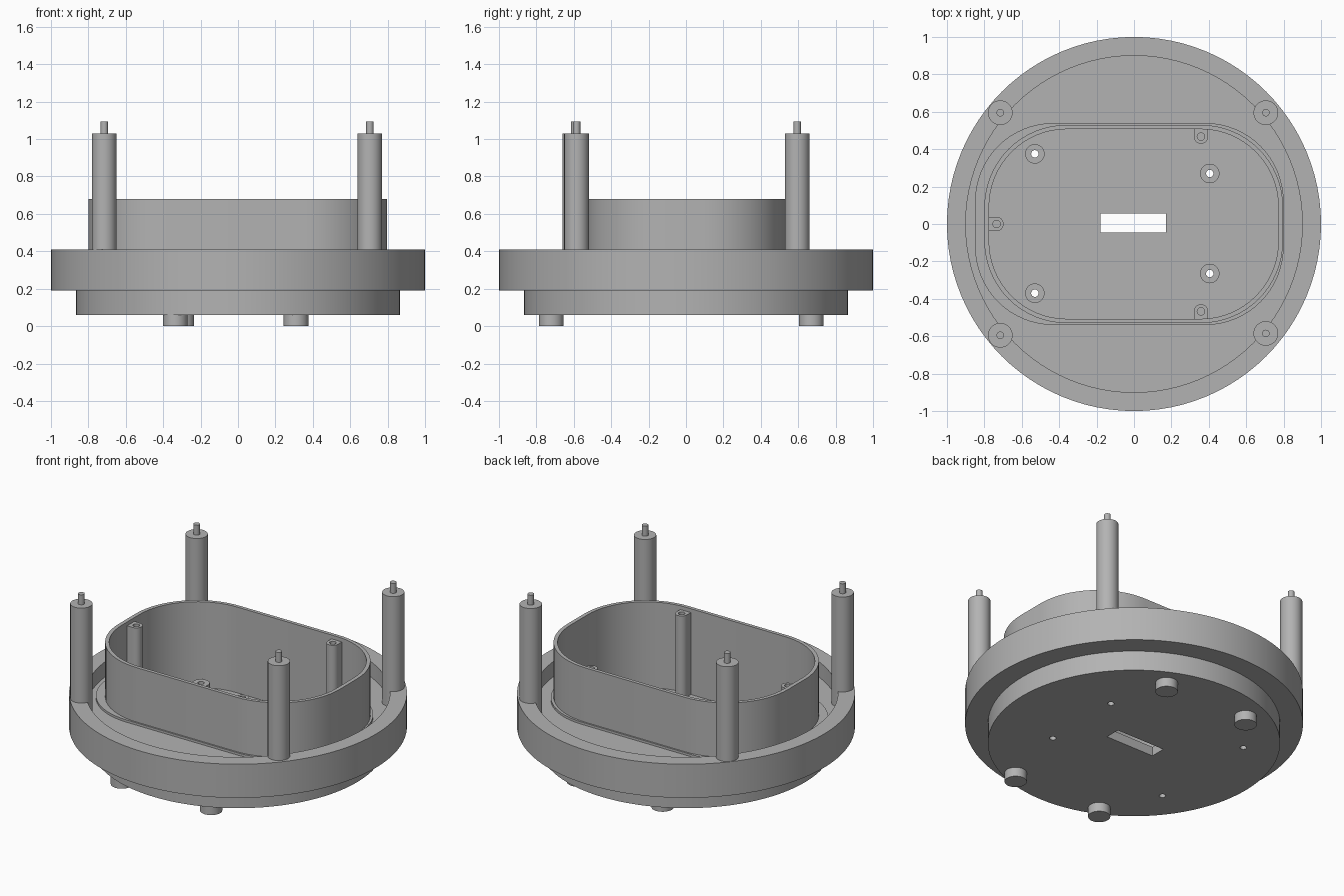
import bpy, bmesh, math
from mathutils import Vector

cube = bpy.data.objects.get("Cube")
if cube:
    bpy.data.objects.remove(cube, do_unlink=True)

grey = bpy.data.materials.new("plain grey")
grey.use_nodes = True
grey.diffuse_color = (0.45, 0.45, 0.45, 1)
grey.node_tree.nodes["Principled BSDF"].inputs["Base Color"].default_value = (0.45, 0.45, 0.45, 1)


def circle(r, cx=0, cy=0, n=32):
    return [(cx + r * math.cos(math.tau * i / n), cy + r * math.sin(math.tau * i / n)) for i in range(n)]


def rounded(x0, x1, y, r, n=16):
    """Rounded rectangle outline, counter-clockwise."""
    corners = ((x1 - r, y - r), (x0 + r, y - r), (x0 + r, r - y), (x1 - r, r - y))
    return [(cx + r * math.cos(math.pi / 2 * (k + i / n)), cy + r * math.sin(math.pi / 2 * (k + i / n)))
            for k, (cx, cy) in enumerate(corners) for i in range(n + 1)]


def box(x0, x1, y0, y1):
    return [(x0, y0), (x1, y0), (x1, y1), (x0, y1)]


def prism(name, outline, z0, z1):
    bm = bmesh.new()
    face = bm.faces.new([bm.verts.new((x, y, z0)) for x, y in outline])
    top = bmesh.ops.extrude_face_region(bm, geom=[face])["geom"]
    bmesh.ops.translate(bm, vec=Vector((0, 0, z1 - z0)),
                        verts=[v for v in top if isinstance(v, bmesh.types.BMVert)])
    bmesh.ops.recalc_face_normals(bm, faces=bm.faces)
    mesh = bpy.data.meshes.new(name)
    bm.to_mesh(mesh)
    bm.free()
    mesh.materials.append(grey)
    obj = bpy.data.objects.new(name, mesh)
    bpy.context.collection.objects.link(obj)
    return obj


def combine(obj, outline, z0, z1, operation="DIFFERENCE"):
    """Add or cut a prism and drop the helper."""
    tool = prism("helper", outline, z0, z1)
    tool.hide_render = True
    mod = obj.modifiers.new("shape", "BOOLEAN")
    mod.operation, mod.solver, mod.object = operation, "EXACT", tool
    bpy.context.view_layer.objects.active = obj
    bpy.ops.object.modifier_apply(modifier=mod.name)
    bpy.data.objects.remove(tool, do_unlink=True)


TOP, FLOOR, INNER = 0.68, 0.31, 0.12
outer = rounded(-0.80, 0.797, 0.53, 0.44)
inner = rounded(-0.775, 0.772, 0.507, 0.415)
bosses = [(-0.53, 0.375), (-0.53, -0.37), (0.405, 0.27), (0.405, -0.265)]
slot = box(-0.18, 0.17, -0.045, 0.055)

# Round base: wide rim over a narrower foot disc, with a sunken floor
base = prism("base", circle(1.0, n=96), 0.19, 0.41)
combine(base, circle(0.9, n=96), FLOOR, 0.6)
combine(base, circle(0.865, n=96), 0.06, 0.25, "UNION")
combine(base, rounded(-0.85, 0.80, 0.54, 0.42), 0.25, FLOOR + 0.015, "UNION")
combine(base, inner, INNER, 0.6)
combine(base, slot, -0.1, 0.6)
for x, y in bosses:
    combine(base, circle(0.02, x, y, 16), -0.1, 0.6)

# Thin oval housing wall
wall = prism("housing_wall", outer, FLOOR - 0.02, TOP)
combine(wall, inner, 0, 1)

# Low drilled bosses on the inner floor
for i, (x, y) in enumerate(bosses):
    boss = prism(f"floor_boss_{i + 1}", circle(0.052, x, y), INNER - 0.005, 0.19)
    combine(boss, circle(0.02, x, y, 16), 0, 1)

# Screw columns joined to the wall by a short web
columns = [("left_end", -0.735, 0, box(-0.785, -0.735, -0.038, 0.038)),
           ("back", 0.358, 0.467, box(0.32, 0.396, 0.467, 0.515)),
           ("front", 0.358, -0.467, box(0.32, 0.396, -0.515, -0.467))]
for name, x, y, web in columns:
    column = prism(f"screw_column_{name}", circle(0.038, x, y), INNER - 0.005, 0.655)
    combine(column, web, INNER - 0.005, 0.655, "UNION")
    combine(column, circle(0.02, x, y, 16), 0.5, 1)

# Tall posts with locating pins
for i, (x, y) in enumerate([(-0.715, 0.595), (0.705, 0.595), (0.705, -0.585), (-0.715, -0.595)]):
    prism(f"post_{i + 1}", circle(0.066, x, y), 0.2, 1.03)
    prism(f"post_pin_{i + 1}", circle(0.02, x, y, 16), 1.02, 1.095)

# Short round feet
for i, (x, y) in enumerate([(0.31, 0.67), (-0.30, 0.67), (0.31, -0.72), (-0.335, -0.72)]):
    prism(f"foot_{i + 1}", circle(0.066, x, y), 0, 0.07)

# Smooth curved sides, crisp rims
bpy.ops.object.select_all(action="DESELECT")
for obj in bpy.context.collection.objects:
    if obj.type == "MESH" and obj.data.materials and obj.data.materials[0] == grey:
        obj.select_set(True)
        bpy.context.view_layer.objects.active = obj
bpy.ops.object.shade_smooth_by_angle(angle=math.radians(30))
